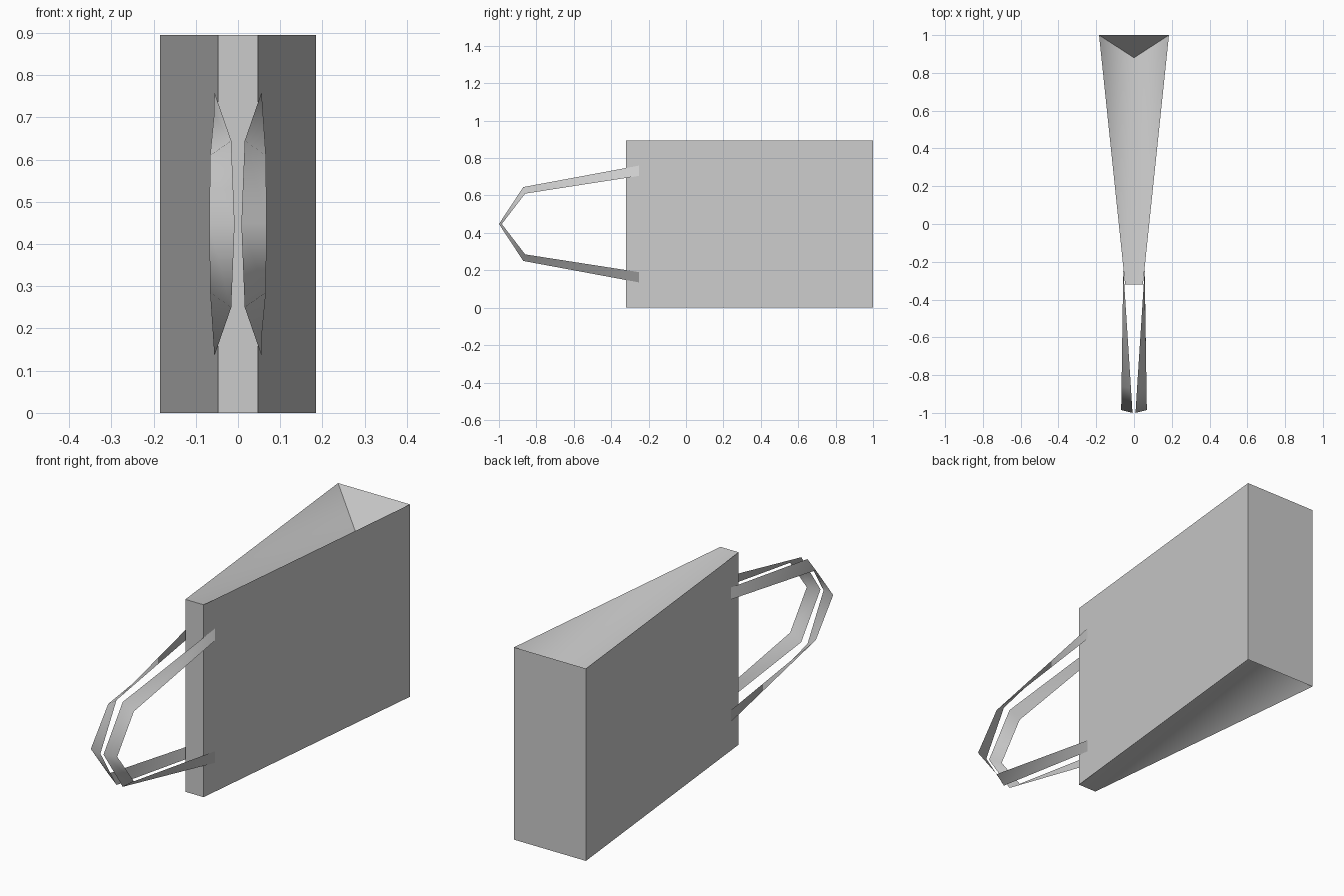
import bpy, math

if "Cube" in bpy.data.objects:
    bpy.data.objects.remove(bpy.data.objects["Cube"])

H = 0.895          # bag height in z
MID = H / 2


def make_object(name, verts, faces, angle):
    mesh = bpy.data.meshes.new(name)
    mesh.from_pydata(verts, [], faces)
    mesh.update()
    obj = bpy.data.objects.new(name, mesh)
    bpy.context.collection.objects.link(obj)
    bpy.ops.object.select_all(action='DESELECT')
    obj.select_set(True)
    bpy.context.view_layer.objects.active = obj
    bpy.ops.object.shade_smooth_by_angle(angle=math.radians(angle))
    return obj


# Bag body: wedge with folded-in gussets on its top and bottom sides
BACK, FRONT = (0.185, 1.0), (0.047, -0.32)
verts = []
for z, fold in ((0, 0.16), (H, H - 0.16)):
    verts += [(-BACK[0], BACK[1], z), (BACK[0], BACK[1], z),
              (FRONT[0], FRONT[1], z), (-FRONT[0], FRONT[1], z),
              (0, 0.88, fold)]
faces = []
for i in range(4):
    j = (i + 1) % 4
    faces.append((i, i + 5, j + 5, j))      # walls
    faces.append((j, 4, i))                 # lower gusset
    faces.append((i + 5, 9, j + 5))         # upper gusset
body = make_object("bag_body", verts, faces, 50)
# consistent outward normals
import bmesh
bm = bmesh.new()
bm.from_mesh(body.data)
bmesh.ops.recalc_face_normals(bm, faces=bm.faces)
bm.to_mesh(body.data)
bm.free()

# Handles: twisted ribbons, each given by its inner and outer edge (upper half)
INNER = [(0.056, -0.25, 0.76), (0.016, -0.87, 0.645), (0.008, -1.0, MID)]
OUTER = [(0.057, -0.25, 0.705), (0.066, -0.86, 0.61), (0.068, -0.985, MID)]


def full_edge(half, side):
    path = half + [(x, y, H - z) for x, y, z in reversed(half[:-1])]
    return [(side * x, y, z) for x, y, z in path]


for name, side in (("handle_right", 1), ("handle_left", -1)):
    inner, outer = full_edge(INNER, side), full_edge(OUTER, side)
    n = len(inner)
    quads = [(i, i + 1, n + i + 1, n + i) for i in range(n - 1)]
    if side < 0:
        quads = [q[::-1] for q in quads]
    make_object(name, inner + outer, quads, 80)
